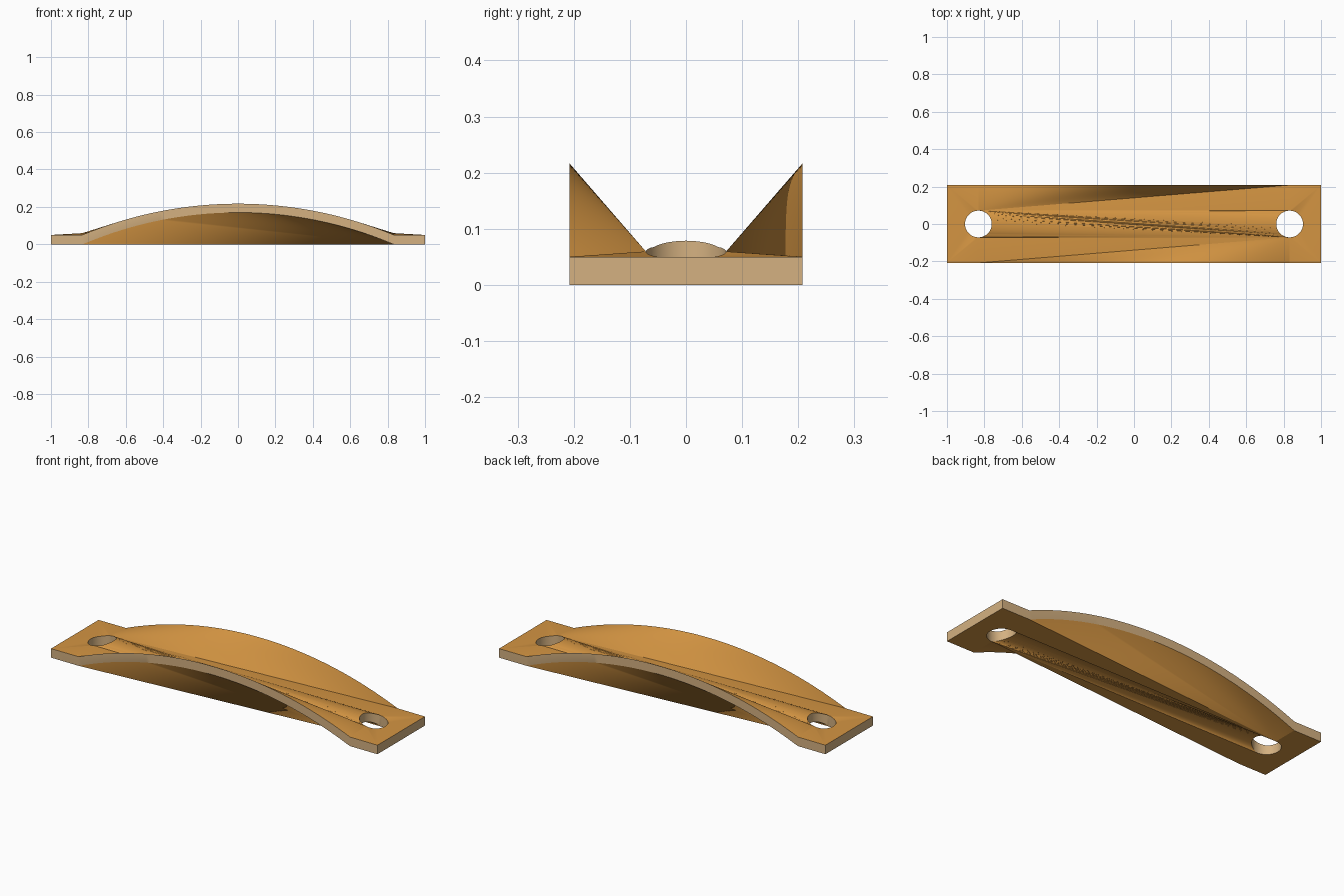
import bpy, bmesh, math

cube = bpy.data.objects.get("Cube")
if cube:
    bpy.data.objects.remove(cube, do_unlink=True)


def material(name, color):
    mat = bpy.data.materials.new(name)
    mat.use_nodes = True
    mat.diffuse_color = color
    mat.node_tree.nodes["Principled BSDF"].inputs["Base Color"].default_value = color
    return mat


HALF_Y = 0.208
HOLE_X, HOLE_R = 0.832, 0.0715
ARCH_X = 0.832          # where the arch meets the flat ends
STEPS = 56              # arch segments
Q = 10                  # hole segments per quarter


def arc(x, radius, crown):
    return crown - radius + math.sqrt(radius ** 2 - x * x)


def height(x, y, top):
    """Arched profile with flat ends; the hole rims get a soft run-in."""
    x = abs(x)
    if not top:
        return max(0, arc(x, 2.11, 0.17))
    ramp = 0.05
    if abs(y) < HALF_Y / 2:
        ramp += 0.2 * min(max(0.88 - x, 0), 0.08)
    return max(ramp, arc(x, 2.16, 0.217))


def rim(cx):
    turn = [math.tau * i / (4 * Q) for i in range(4 * Q)]
    return [(cx + HOLE_R * math.cos(a), HOLE_R * math.sin(a)) for a in turn]


def rotate(p):
    return (-p[0], -p[1])


def fan(apex, points):
    return [(apex, a, b) for a, b in zip(points, points[1:])]


# Outline: arched long edges, square ends, one hole at each end
left, right = rim(-HOLE_X), rim(HOLE_X)
front = [(ARCH_X * (2 * i / STEPS - 1), -HALF_Y) for i in range(STEPS + 1)]
back_corner = (ARCH_X, HALF_Y)
end_front, end_back = (1, -HALF_Y), (1, HALF_Y)
apex, far_apex = right[3 * Q], left[Q]

# One half of the sheet: the wing, the flat end and the web beside the hole
half = fan(apex, front + [end_front])
half += fan(end_front, right[3 * Q:] + [right[0]])
half += fan(end_back, right[:Q + 1])
half += [(end_front, end_back, right[0]),
         (right[Q], end_back, back_corner),
         (far_apex, back_corner, right[Q])]
half += fan(far_apex, right[Q:2 * Q + 1])
sheet = half + [tuple(map(rotate, t)) for t in half]

# Strip that joins the two holes
for i in range(Q):
    a, b = left[Q - i], left[Q - i - 1]
    c, d = right[2 * Q + i], right[2 * Q + i + 1]
    sheet += [(a, c, d), (a, d, b)]

bm = bmesh.new()
cache = {}


def vert(p, top):
    key = (round(p[0], 5), round(p[1], 5), top)
    if key not in cache:
        cache[key] = bm.verts.new((p[0], p[1], height(p[0], p[1], top)))
    return cache[key]


# Upper and lower skins
for tri in sheet:
    for top in (True, False):
        bm.faces.new([vert(p, top) for p in tri])

# Pale cut walls around the outline and in the holes
border = front + [end_front, end_back]
border += [rotate(p) for p in front] + [rotate(end_front), rotate(end_back)]
for loop in (border, left, right):
    for a, b in zip(loop, loop[1:] + loop[:1]):
        wall = bm.faces.new([vert(a, True), vert(b, True), vert(b, False), vert(a, False)])
        wall.material_index = 1

bmesh.ops.recalc_face_normals(bm, faces=bm.faces)
mesh = bpy.data.meshes.new("arched_plate")
bm.to_mesh(mesh)
bm.free()
mesh.materials.append(material("amber wood", (0.66, 0.30, 0.055, 1)))
mesh.materials.append(material("pale cut edge", (0.66, 0.44, 0.22, 1)))

plate = bpy.data.objects.new("arched_plate", mesh)
bpy.context.collection.objects.link(plate)
bpy.ops.object.select_all(action="DESELECT")
plate.select_set(True)
bpy.context.view_layer.objects.active = plate
bpy.ops.object.shade_smooth_by_angle(angle=math.radians(20))
